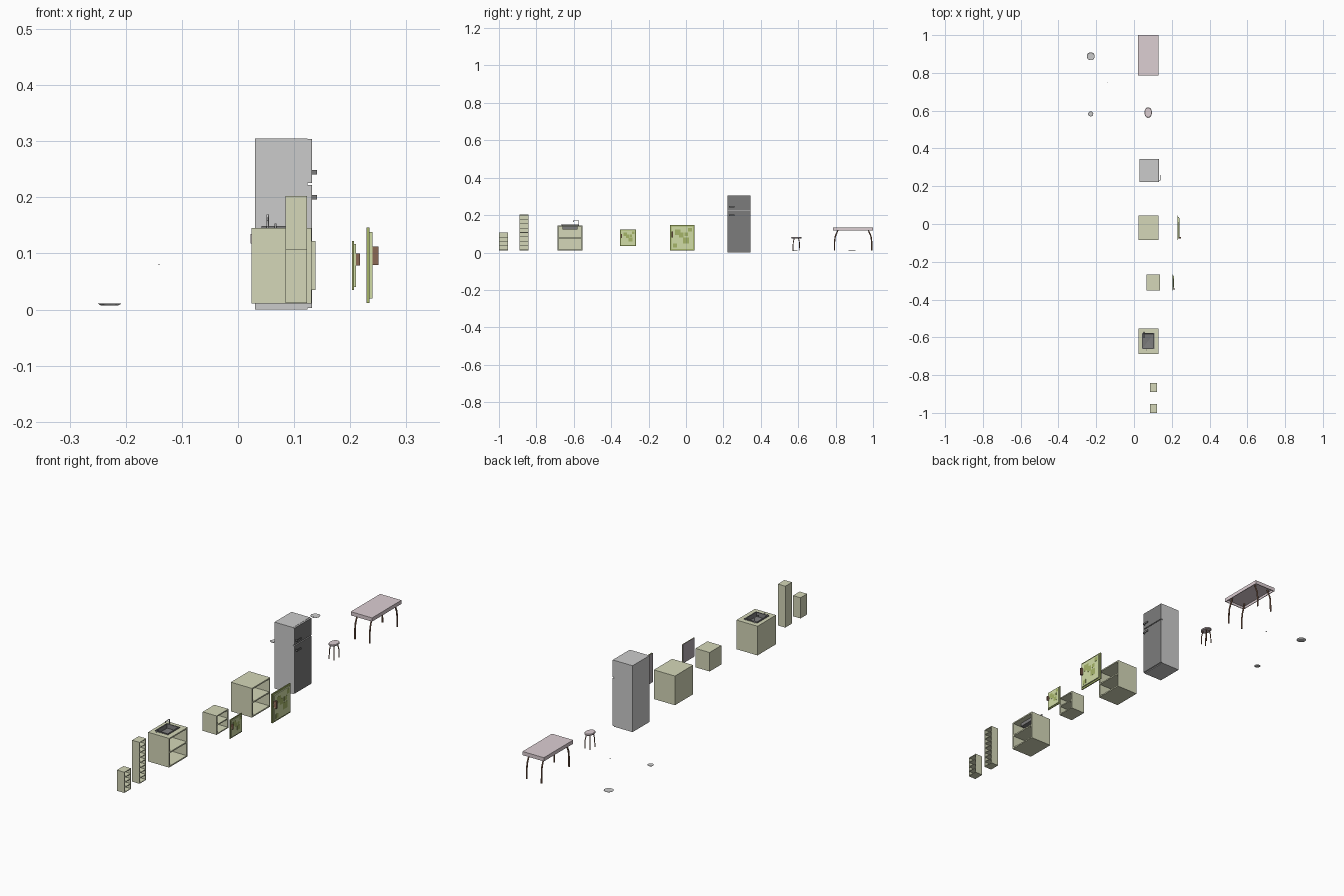
import bpy, math

if "Cube" in bpy.data.objects:
    bpy.data.objects.remove(bpy.data.objects["Cube"])


def mat(name, r, g, b):
    m = bpy.data.materials.new(name)
    m.diffuse_color = (r, g, b, 1)
    m.use_nodes = True
    m.node_tree.nodes["Principled BSDF"].inputs["Base Color"].default_value = m.diffuse_color
    return m


OLIVE = mat("olive", 0.66, 0.68, 0.48)
PINK = mat("pink", 0.72, 0.62, 0.65)
BROWN = mat("brown", 0.26, 0.14, 0.09)
GREY = mat("grey", 0.58, 0.58, 0.58)
DARK = mat("dark", 0.2, 0.2, 0.2)
LIME = mat("lime", 0.64, 0.72, 0.38)
MOSS = mat("moss", 0.38, 0.46, 0.14)
MAUVE = mat("mauve", 0.45, 0.4, 0.43)


def mesh(name, verts, faces, m):
    me = bpy.data.meshes.new(name)
    me.from_pydata(verts, [], faces)
    me.materials.append(m)
    ob = bpy.data.objects.new(name, me)
    bpy.context.collection.objects.link(ob)
    return ob


def boxes(name, blocks, m):
    """One object from blocks given as (x0, x1, y0, y1, z0, z1)."""
    v, f = [], []
    for x0, x1, y0, y1, z0, z1 in blocks:
        n = len(v)
        v += [(x, y, z) for z in (z0, z1) for x, y in ((x0, y0), (x1, y0), (x1, y1), (x0, y1))]
        f += [[n + i for i in q] for q in ((3, 2, 1, 0), (4, 5, 6, 7), (0, 1, 5, 4),
                                           (1, 2, 6, 5), (2, 3, 7, 6), (3, 0, 4, 7))]
    return mesh(name, v, f, m)


def lathe(name, profile, loc, m, n=24, sy=1.0):
    """Closed turned solid; profile is (radius, z) from bottom to top."""
    v = [(loc[0] + r * math.cos(2 * math.pi * i / n),
          loc[1] + sy * r * math.sin(2 * math.pi * i / n), loc[2] + z)
         for r, z in profile for i in range(n)]
    f = [(k * n + i, k * n + (i + 1) % n, (k + 1) * n + (i + 1) % n, (k + 1) * n + i)
         for k in range(len(profile) - 1) for i in range(n)]
    f += [list(range(n))[::-1], [len(v) - n + i for i in range(n)]]
    return mesh(name, v, f, m)


def tube(name, paths, r, m):
    cu = bpy.data.curves.new(name, 'CURVE')
    cu.dimensions = '3D'
    cu.bevel_depth = r
    cu.bevel_resolution = 2
    cu.use_fill_caps = True
    for pts in paths:
        s = cu.splines.new('POLY')
        s.points.add(len(pts) - 1)
        for p, co in zip(s.points, pts):
            p.co = (*co, 1)
    cu.materials.append(m)
    ob = bpy.data.objects.new(name, cu)
    bpy.context.collection.objects.link(ob)


def cabinet(name, x0, x1, y0, y1, z0, z1, rows, t, hole=None):
    """Carcass open towards +x, with evenly spaced shelves."""
    b = [(x0, x0 + t, y0, y1, z0, z1), (x0 + t, x1, y0, y0 + t, z0, z1),
         (x0 + t, x1, y1 - t, y1, z0, z1)]
    for i in range(rows + 1):
        z = z0 + (z1 - z0 - t) * i / rows
        if i == rows and hole:
            hx0, hx1, hy0, hy1 = hole
            b += [(x0 + t, hx0, y0 + t, y1 - t, z, z1), (hx1, x1, y0 + t, y1 - t, z, z1),
                  (hx0, hx1, y0 + t, hy0, z, z1), (hx0, hx1, hy1, y1 - t, z, z1)]
        else:
            b.append((x0 + t, x1, y0 + t, y1 - t, z, z + t))
    boxes(name, b, OLIVE)


def door(name, x, y0, y1, z0, z1, hx, patches):
    """Detached door: mauve back, moss frame, lime panel, mosaic patches, handle."""
    w, h, t = y1 - y0, z1 - z0, (hx - x) * 0.25
    e = 0.06 * w
    boxes(name + "_back", [(x, x + 0.001, y0, y1, z0, z1)], MAUVE)
    boxes(name + "_frame", [(x + 0.001, x + t, y0, y1, z0, z1)], MOSS)
    boxes(name + "_panel", [(x + t, x + 2 * t, y0 + e, y1 - e, z0 + e, z1 - e)], LIME)
    boxes(name + "_patches", [(x + 2 * t, x + 2 * t + 0.0006, y0 + a * w, y0 + (a + s) * w,
                               z0 + c * h, z0 + (c + s) * h) for a, c, s in patches], MOSS)
    boxes(name + "_handle", [(x + t, hx, y0 + 0.06 * w, y0 + 0.13 * w,
                              z0 + 0.5 * h, z0 + 0.75 * h)], BROWN)


# Cabinets and shelf towers
cabinet("large_cabinet", 0.024, 0.131, -0.086, 0.046, 0.011, 0.145, 2, 0.006)
cabinet("wall_cabinet", 0.067, 0.138, -0.352, -0.267, 0.035, 0.122, 2, 0.005)
cabinet("sink_cabinet", 0.024, 0.131, -0.687, -0.553, 0.011, 0.145, 2, 0.006,
        (0.044, 0.106, -0.66, -0.578))
cabinet("tall_shelf", 0.085, 0.123, -0.89, -0.842, 0.012, 0.202, 8, 0.003)
cabinet("short_shelf", 0.085, 0.123, -1.0, -0.952, 0.012, 0.107, 4, 0.003)

# Detached doors
mosaic = [(0.2, 0.6, 0.23), (0.54, 0.28, 0.23), (0.36, 0.5, 0.2),
          (0.13, 0.12, 0.15), (0.74, 0.74, 0.15), (0.6, 0.56, 0.14)]
door("large_door", 0.229, -0.086, 0.046, 0.012, 0.146, 0.25, mosaic)
door("small_door", 0.203, -0.352, -0.267, 0.035, 0.122, 0.217, mosaic[:3] + mosaic[4:])

# Sink bowl with sloping floor and raised rim
def ring(d, z):
    return [(0.042 + d, -0.662 + d, z), (0.108 - d, -0.662 + d, z),
            (0.108 - d, -0.576 - d, z), (0.042 + d, -0.576 - d, z)]


v = ring(0.003, 0.124) + ring(0.003, 0.145) + ring(0, 0.145) + ring(0, 0.149) \
    + ring(0.005, 0.149) + ring(0.006, 0.13) + [(0.075, -0.619, 0.126)]
f = [(3, 2, 1, 0)] + [(4 * k + i, 4 * k + (i + 1) % 4, 4 * k + 4 + (i + 1) % 4, 4 * k + 4 + i)
                      for k in range(5) for i in range(4)]
f += [(20 + i, 20 + (i + 1) % 4, 24) for i in range(4)]
mesh("sink_bowl", v, f, DARK)
tube("tap", [[(0.053, -0.574, 0.145), (0.053, -0.574, 0.169), (0.053, -0.602, 0.169),
              (0.053, -0.602, 0.163)]], 0.0022, GREY)
tube("tap_levers", [[(0.067, -0.667, 0.145), (0.067, -0.667, 0.153)],
                    [(0.053, -0.667, 0.145), (0.053, -0.667, 0.149)]], 0.0018, GREY)

# Fridge
boxes("fridge_body", [(0.03, 0.124, 0.222, 0.345, 0, 0.305)], GREY)
for nm, z0, z1 in (("lower", 0.003, 0.222), ("upper", 0.226, 0.304)):
    boxes("fridge_%s_door" % nm, [(0.124, 0.131, 0.222, 0.345, z0, z1)], GREY)
    boxes("fridge_%s_face" % nm, [(0.131, 0.1316, 0.222, 0.345, z0, z1)], DARK)
boxes("fridge_handles", [b for z in (0.196, 0.241) for b in (
    (0.131, 0.141, 0.229, 0.233, z, z + 0.008),
    (0.138, 0.141, 0.233, 0.26, z, z + 0.008))], DARK)

# Table with hollow underside and bent legs
boxes("table_top", [(0.022, 0.13, 0.787, 1.0, 0.129, 0.135),
                    (0.022, 0.025, 0.787, 1.0, 0.118, 0.129),
                    (0.127, 0.13, 0.787, 1.0, 0.118, 0.129),
                    (0.025, 0.127, 0.787, 0.79, 0.118, 0.129),
                    (0.025, 0.127, 0.997, 1.0, 0.118, 0.129)], PINK)
bend = [(0.080, 0.129), (0.083, 0.115), (0.090, 0.100), (0.096, 0.084), (0.099, 0.06), (0.100, 0.011)]
tube("table_legs", [[(0.076 + sx * (0.036 + 0.08 * (d - 0.08)), 0.8935 + sy * d, z)
                     for d, z in bend] for sx in (-1, 1) for sy in (-1, 1)], 0.0035, BROWN)

# Stool
lathe("stool_seat", [(0.018, 0.075), (0.02, 0.077), (0.02, 0.081), (0.018, 0.083)],
      (0.075, 0.59, 0), PINK, 24, 1.4)
tube("stool_legs", [[(0.075 + sx * d * 0.7, 0.59 + sy * d, z) for d, z in
                     ((0.011, 0.077), (0.014, 0.066), (0.017, 0.05), (0.018, 0.011))]
                    for sx in (-1, 1) for sy in (-1, 1)], 0.0022, BROWN)

# Plates and a small loose chip
for nm, y, r in (("large_plate", 0.888, 0.021), ("small_plate", 0.583, 0.0135)):
    lathe(nm, [(r * 0.7, 0), (r, 0.0035), (r * 0.95, 0.004), (r * 0.65, 0.002)],
          (-0.229, y, 0.007), GREY)
boxes("loose_chip", [(-0.143, -0.139, 0.748, 0.752, 0.0805, 0.0815)], GREY)
